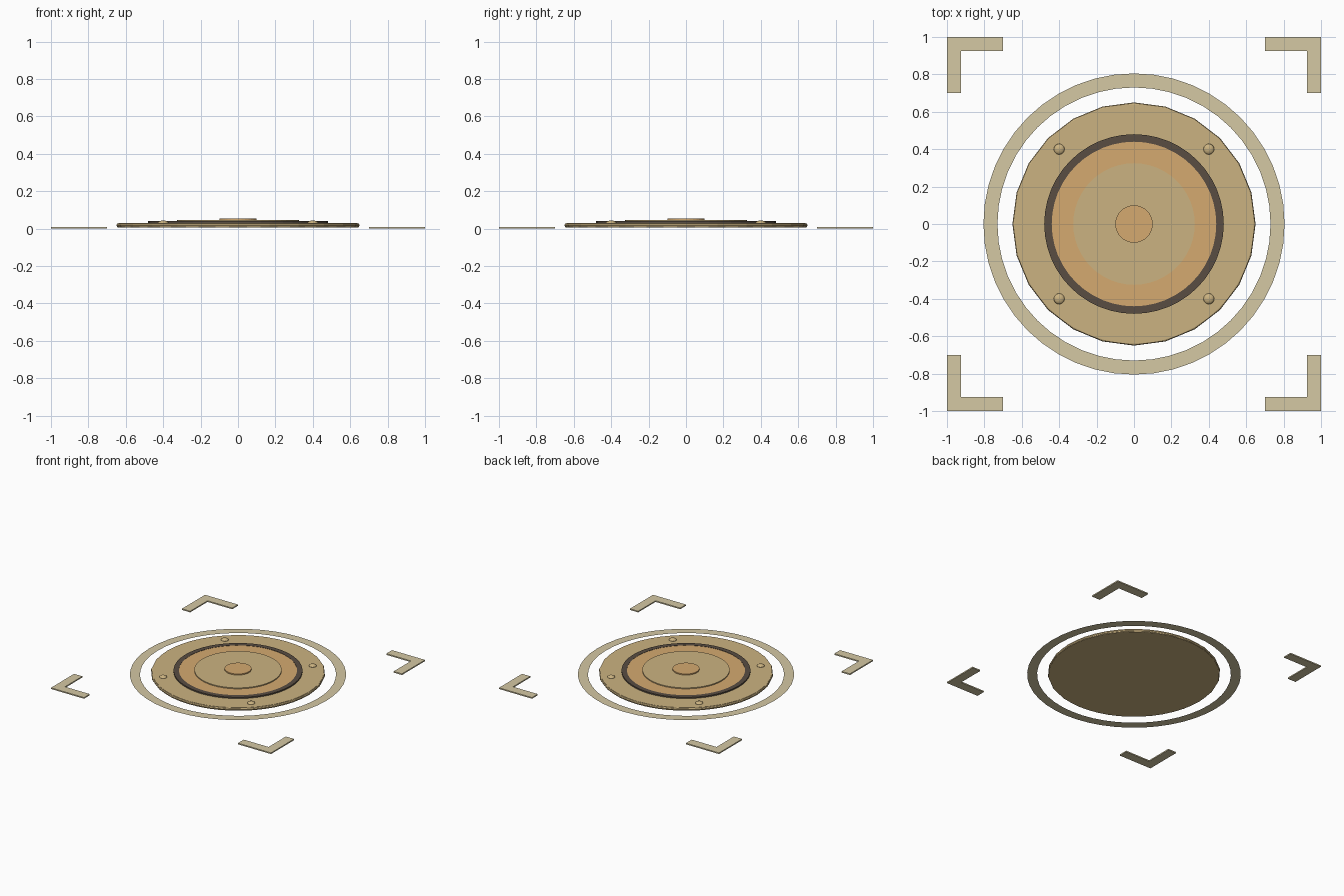
import bpy, math

if "Cube" in bpy.data.objects:
    bpy.data.objects.remove(bpy.data.objects["Cube"])

def material(name, rgb):
    m = bpy.data.materials.new(name)
    m.diffuse_color = (*rgb, 1)
    m.use_nodes = True
    m.node_tree.nodes["Principled BSDF"].inputs["Base Color"].default_value = m.diffuse_color
    return m

pale = material("pale_sand", (0.66, 0.58, 0.37))
tan = material("tan", (0.60, 0.45, 0.22))
orange = material("orange", (0.66, 0.40, 0.16))
dark = material("dark_brown", (0.10, 0.075, 0.055))

def mesh_object(name, verts, faces, mat, smooth=False):
    me = bpy.data.meshes.new(name)
    me.from_pydata(verts, [], faces)
    me.materials.append(mat)
    ob = bpy.data.objects.new(name, me)
    bpy.context.collection.objects.link(ob)
    if smooth:
        me.shade_smooth()
    return ob

def lathe(name, profile, sides, mat, closed=False, at=(0, 0), smooth=False):
    """Spin (radius, z) points; open profiles get capped at both ends."""
    verts = [(at[0] + r * math.cos(2 * math.pi * i / sides),
              at[1] + r * math.sin(2 * math.pi * i / sides), z)
             for r, z in profile for i in range(sides)]
    n = len(profile)
    faces = []
    for k in range(n if closed else n - 1):
        a, b = k * sides, (k + 1) % n * sides
        for i in range(sides):
            j = (i + 1) % sides
            faces.append((a + i, a + j, b + j, b + i))
    if not closed and n > 2 or name.endswith("disc"):
        faces.append(tuple(reversed(range(sides))))
        faces.append(tuple(range((n - 1) * sides, n * sides)))
    return mesh_object(name, verts, faces, mat, smooth)

# Flat outer ring on the ground
lathe("outer_ring", [(0.805, 0.005), (0.73, 0.005)], 48, pale)

# Main plate with a rounded rim
lathe("base_disc", [(0.64, 0.005), (0.64, 0.03)], 48, tan)
rim = [(0.638 + 0.012 * math.cos(a * math.pi / 4),
        0.0175 + 0.012 * math.sin(a * math.pi / 4)) for a in range(8)]
lathe("base_rim", rim, 24, tan, closed=True)

# Raised centre: dark band, orange band, tan plate, hub
lathe("dark_band", [(0.44, 0.028), (0.48, 0.028), (0.48, 0.04), (0.44, 0.04)],
      48, dark, closed=True)
lathe("orange_disc", [(0.44, 0.028), (0.44, 0.038)], 48, orange)
lathe("inner_disc", [(0.325, 0.036), (0.325, 0.046)], 48, tan)
lathe("hub_disc", [(0.10, 0.044), (0.10, 0.055)], 32, orange)

# Four domed bolts
dome = [(0.03 * math.cos(t), 0.028 + 0.016 * math.sin(t))
        for t in (0, 0.4, 0.8, 1.2, 1.5)]
for sx in (-1, 1):
    for sy in (-1, 1):
        lathe("bolt", dome, 12, tan, at=(0.4 * sx, 0.4 * sy), smooth=True)

# Four corner brackets
outline = [(1, 1), (0.7, 1), (0.7, 0.925), (0.925, 0.925), (0.925, 0.7), (1, 0.7)]
for sx in (-1, 1):
    for sy in (-1, 1):
        pts = [(x * sx, y * sy) for x, y in outline]
        if sx * sy < 0:
            pts.reverse()
        n = len(pts)
        verts = [(x, y, z) for z in (0, 0.01) for x, y in pts]
        faces = [tuple(reversed(range(n))), tuple(range(n, 2 * n))]
        faces += [(i, (i + 1) % n, n + (i + 1) % n, n + i) for i in range(n)]
        mesh_object("corner_bracket", verts, faces, pale)
